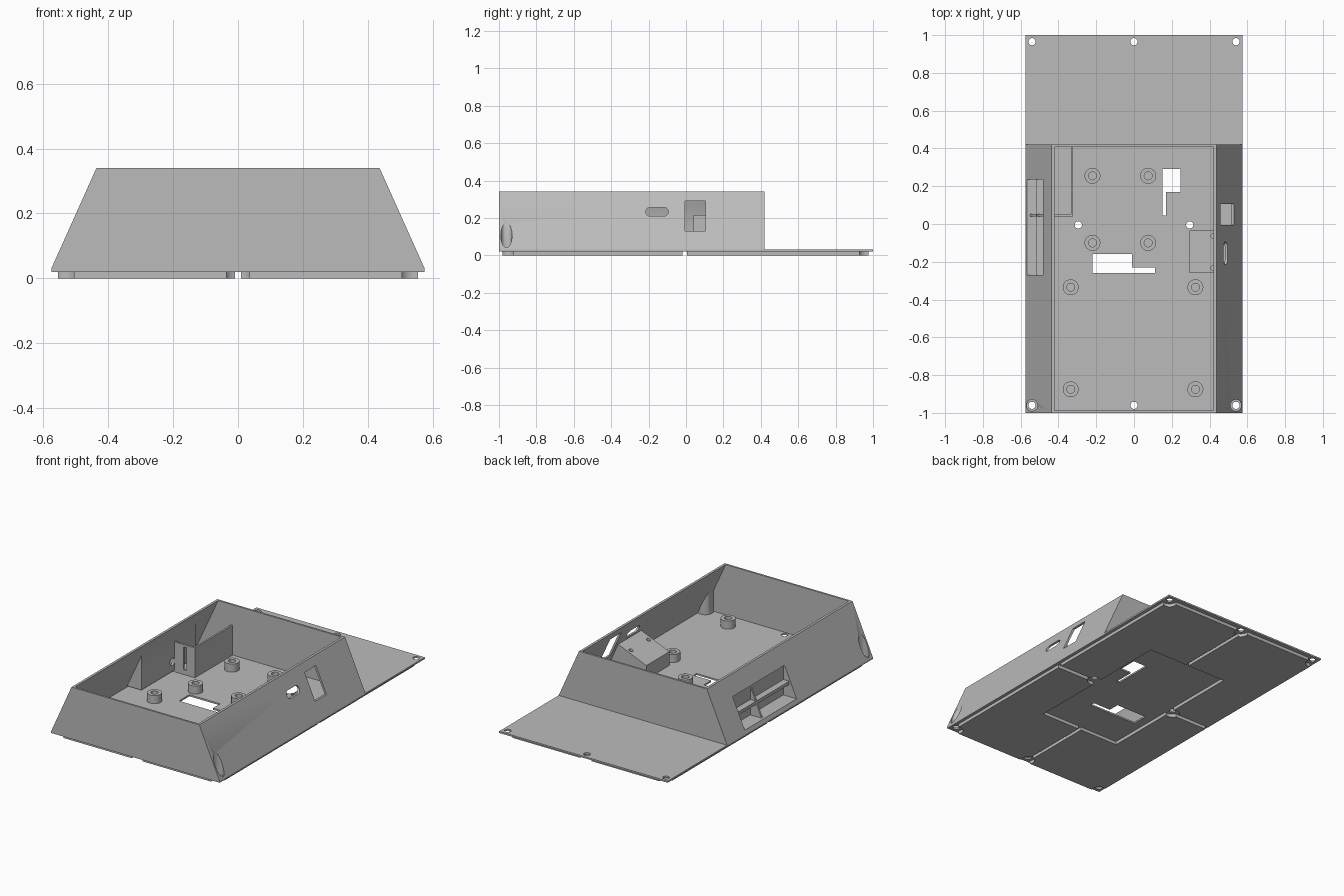
import bpy, bmesh, math
from mathutils import Vector

if "Cube" in bpy.data.objects:
    bpy.data.objects.remove(bpy.data.objects["Cube"], do_unlink=True)

grey = bpy.data.materials.new("plain grey")
grey.use_nodes = True
COLOUR = (0.5, 0.5, 0.5, 1)
grey.diffuse_color = COLOUR
grey.node_tree.nodes["Principled BSDF"].inputs["Base Color"].default_value = COLOUR


def prism(name, pts, axis, a, b):
    """Extrude a closed 2D profile along an axis from a to b."""
    place = {"x": lambda p, t: (t, p[0], p[1]),
             "y": lambda p, t: (p[0], t, p[1]),
             "z": lambda p, t: (p[0], p[1], t)}[axis]
    bm = bmesh.new()
    low = [bm.verts.new(place(p, a)) for p in pts]
    high = [bm.verts.new(place(p, b)) for p in pts]
    bm.faces.new(low)
    bm.faces.new(high)
    n = len(pts)
    for i in range(n):
        j = (i + 1) % n
        bm.faces.new((low[i], low[j], high[j], high[i]))
    bmesh.ops.recalc_face_normals(bm, faces=bm.faces)
    mesh = bpy.data.meshes.new(name)
    bm.to_mesh(mesh)
    bm.free()
    mesh.materials.append(grey)
    obj = bpy.data.objects.new(name, mesh)
    bpy.context.scene.collection.objects.link(obj)
    return obj


def box(name, x0, x1, y0, y1, z0, z1):
    return prism(name, [(x0, y0), (x1, y0), (x1, y1), (x0, y1)], "z", z0, z1)


def cylinder(name, u, v, r, a, b, axis="z", sides=32):
    ring = [(u + r * math.cos(2 * math.pi * i / sides),
             v + r * math.sin(2 * math.pi * i / sides)) for i in range(sides)]
    return prism(name, ring, axis, a, b)


def combine(obj, others, operation="DIFFERENCE"):
    """Apply booleans in order and remove the helper solids."""
    for other in others:
        mod = obj.modifiers.new("bool", "BOOLEAN")
        mod.operation, mod.object, mod.solver = operation, other, "EXACT"
        deps = bpy.context.evaluated_depsgraph_get()
        mesh = bpy.data.meshes.new_from_object(obj.evaluated_get(deps))
        obj.modifiers.clear()
        obj.data = mesh
        bpy.data.objects.remove(other, do_unlink=True)
    return obj


def hull(name, top, bottom, y0, y1, z0, z1):
    return prism(name, [(-bottom, z0), (bottom, z0), (top, z1), (-top, z1)], "y", y0, y1)


FLOOR, TOP = 0.03, 0.34
CORNERS = [(-0.54, -0.96), (0.54, -0.96)]
SCREWS = CORNERS + [(0, -0.96), (-0.54, 0.965), (0, 0.965), (0.54, 0.965),
                    (-0.295, -0.005), (0.295, -0.005)]

# Base plate with screw holes and two stepped cable openings
plate = box("base_plate", -0.575, 0.575, -1, 1, 0.02, FLOOR)
combine(plate, [cylinder("hole", x, y, 0.019, 0, 0.1) for x, y in SCREWS])
openings = [[(0.15, 0.045), (0.17, 0.045), (0.17, 0.17), (0.245, 0.17), (0.245, 0.29), (0.15, 0.29)],
            [(-0.22, -0.26), (0.11, -0.26), (0.11, -0.23), (-0.01, -0.23), (-0.01, -0.16), (-0.22, -0.16)]]
combine(plate, [prism("opening", pts, "z", 0, 0.1) for pts in openings])

# Four foot panels around a central recess, notched at the screws
for side, x0, x1 in (("right", -0.555, -0.01), ("left", 0.01, 0.555)):
    for end, y0, y1 in (("front", -0.98, -0.02), ("back", 0.005, 0.975)):
        panel = box(f"{end}_{side}_foot_panel", x0, x1, y0, y1, 0, 0.02)
        combine(panel, [box("recess", -0.275, 0.275, -0.49, 0.48, -0.1, 0.1)])
        near = [s for s in SCREWS if x0 - 0.05 < s[0] < x1 + 0.05 and y0 - 0.05 < s[1] < y1 + 0.05]
        combine(panel, [cylinder("notch", x, y, 0.041, -0.1, 0.1) for x, y in near])

# Sloped shell walls
shell = hull("shell_walls", 0.436, 0.575, -1, 0.42, FLOOR, TOP)
combine(shell, [hull("cavity", 0.416, 0.568, -0.988, 0.408, FLOOR - 0.01, TOP + 0.01)])

# Front corner screw bosses and the side pocket body
for x, y in CORNERS:
    boss = cylinder("boss", x, y, 0.045, FLOOR, 0.3)
    combine(boss, [hull("trim", 0.435, 0.574, -0.999, 0.4, FLOOR, TOP)], "INTERSECT")
    combine(shell, [boss], "UNION")
pocket = [(-0.565, 0.04), (-0.462, 0.04), (-0.462, 0.255), (-0.469, 0.255)]
combine(shell, [prism("pocket_body", pocket, "y", -0.282, 0.247)], "UNION")

# Cut screw wells, the pocket, its round hole, the slot and the window
combine(shell, [cylinder("well", x, y, 0.03, 0, 0.5) for x, y in CORNERS])
slot = []
for cy, start in ((-0.117, -90), (-0.193, 90)):
    for i in range(13):
        a = math.radians(start + 15 * i)
        slot.append((cy + 0.0225 * math.cos(a), 0.2325 + 0.0225 * math.sin(a)))
combine(shell, [box("pocket", -0.7, -0.475, -0.27, 0.235, 0.05, 0.235),
                cylinder("round_hole", 0.02, 0.1, 0.022, -0.7, -0.4, "x"),
                prism("slot", slot, "x", 0.4, 0.7),
                box("window", 0.4, 0.7, -0.005, 0.105, 0.13, 0.29)])

# Rail across the pocket
box("pocket_rail", -0.515, -0.47, -0.27, 0.235, 0.125, 0.145)

# Inner compartment: long wall and slotted end wall
box("compartment_wall", -0.333, -0.322, 0.04, 0.41, FLOOR, 0.215)
end_wall = prism("compartment_end_wall", [(-0.56, FLOOR), (-0.333, FLOOR), (-0.333, 0.215), (-0.48, 0.215)],
                 "y", 0.04, 0.052)
combine(end_wall, [box("slit", -0.4, -0.38, 0, 0.1, 0.06, 0.2)])

# Tilted connector block beside the slot
block = prism("connector_block", [(0.295, FLOOR), (0.56, FLOOR), (0.487, 0.195), (0.295, 0.115)],
              "y", -0.26, -0.035)
combine(block, [cylinder("pilot", 0.418, y, 0.012, 0.12, 0.3, sides=20) for y in (-0.062, -0.232)])

# Hollow standoffs
posts = [(x, y) for x in (-0.22, 0.075) for y in (0.255, -0.1)]
posts += [(x, y) for x in (-0.335, 0.325) for y in (-0.335, -0.875)]
for i, (x, y) in enumerate(posts):
    post = cylinder(f"standoff_{i + 1}", x, y, 0.042, FLOOR, 0.08)
    combine(post, [cylinder("bore", x, y, 0.021, 0, 0.2)])

# Smooth the round parts, keep edges sharp
bpy.ops.object.select_all(action="DESELECT")
for obj in bpy.context.scene.objects:
    if obj.type == "MESH":
        obj.select_set(True)
        bpy.context.view_layer.objects.active = obj
bpy.ops.object.shade_smooth_by_angle(angle=math.radians(30))
